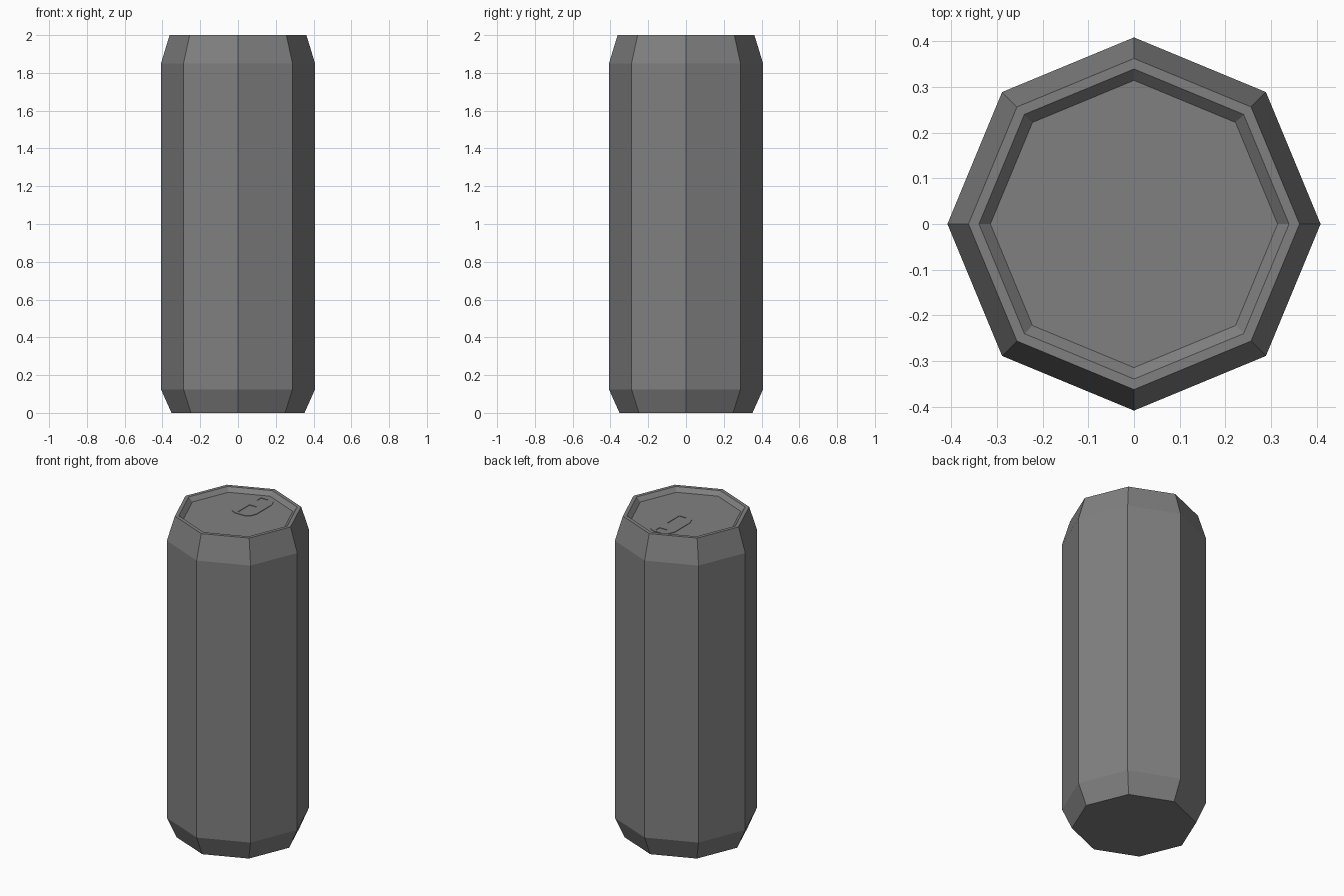
import bpy
import bmesh
from math import cos, sin, pi

if "Cube" in bpy.data.objects:
    bpy.data.objects.remove(bpy.data.objects["Cube"], do_unlink=True)

SIDES = 8
FLOOR_Z = 1.975

metal = bpy.data.materials.new("grey_metal")
grey = (0.216, 0.216, 0.216, 1)
metal.diffuse_color = grey
metal.use_nodes = True
metal.node_tree.nodes["Principled BSDF"].inputs["Base Color"].default_value = grey


def add_object(name, bm):
    bmesh.ops.recalc_face_normals(bm, faces=bm.faces)
    mesh = bpy.data.meshes.new(name)
    bm.to_mesh(mesh)
    bm.free()
    mesh.materials.append(metal)
    obj = bpy.data.objects.new(name, mesh)
    bpy.context.scene.collection.objects.link(obj)
    return obj


# Can body: one octagonal profile from the base to the recessed lid
def can_body(profile):
    bm = bmesh.new()
    rings = []
    for radius, z in profile:
        angles = [2 * pi * i / SIDES for i in range(SIDES)]
        rings.append([bm.verts.new((radius * cos(a), radius * sin(a), z)) for a in angles])
    for low, high in zip(rings, rings[1:]):
        for i in range(SIDES):
            j = (i + 1) % SIDES
            bm.faces.new((low[i], low[j], high[j], high[i]))
    bm.faces.new(rings[0][::-1])
    bm.faces.new(rings[-1])
    return add_object("can_body", bm)


can_body([(0.352, 0), (0.408, 0.125), (0.408, 1.85),
          (0.362, 2), (0.339, 2), (0.314, FLOOR_Z)])


# Pull tab: thin rounded plate with two rectangular openings
def pull_tab(outline, holes, thickness):
    bm = bmesh.new()
    edges = []
    for loop in [outline] + holes:
        verts = [bm.verts.new((x, y, FLOOR_Z + thickness)) for x, y in loop]
        for a, b in zip(verts, verts[1:] + verts[:1]):
            edges.append(bm.edges.new((a, b)))
    bmesh.ops.triangle_fill(bm, use_beauty=True, use_dissolve=False, edges=edges)
    solid = bmesh.ops.extrude_face_region(bm, geom=bm.faces[:])
    moved = [v for v in solid["geom"] if isinstance(v, bmesh.types.BMVert)]
    bmesh.ops.translate(bm, verts=moved, vec=(0, 0, -thickness))
    return add_object("pull_tab", bm)


def rectangle(half_width, y0, y1):
    return [(-half_width, y0), (half_width, y0), (half_width, y1), (-half_width, y1)]


right_edge = [(0.03, 0.016), (0.062, 0.03), (0.078, 0.07),
              (0.078, 0.222), (0.062, 0.262), (0.03, 0.278)]
tab_outline = right_edge + [(-x, y) for x, y in reversed(right_edge)]
pull_tab(tab_outline,
         [rectangle(0.025, 0.03, 0.15), rectangle(0.025, 0.223, 0.263)],
         0.003)
